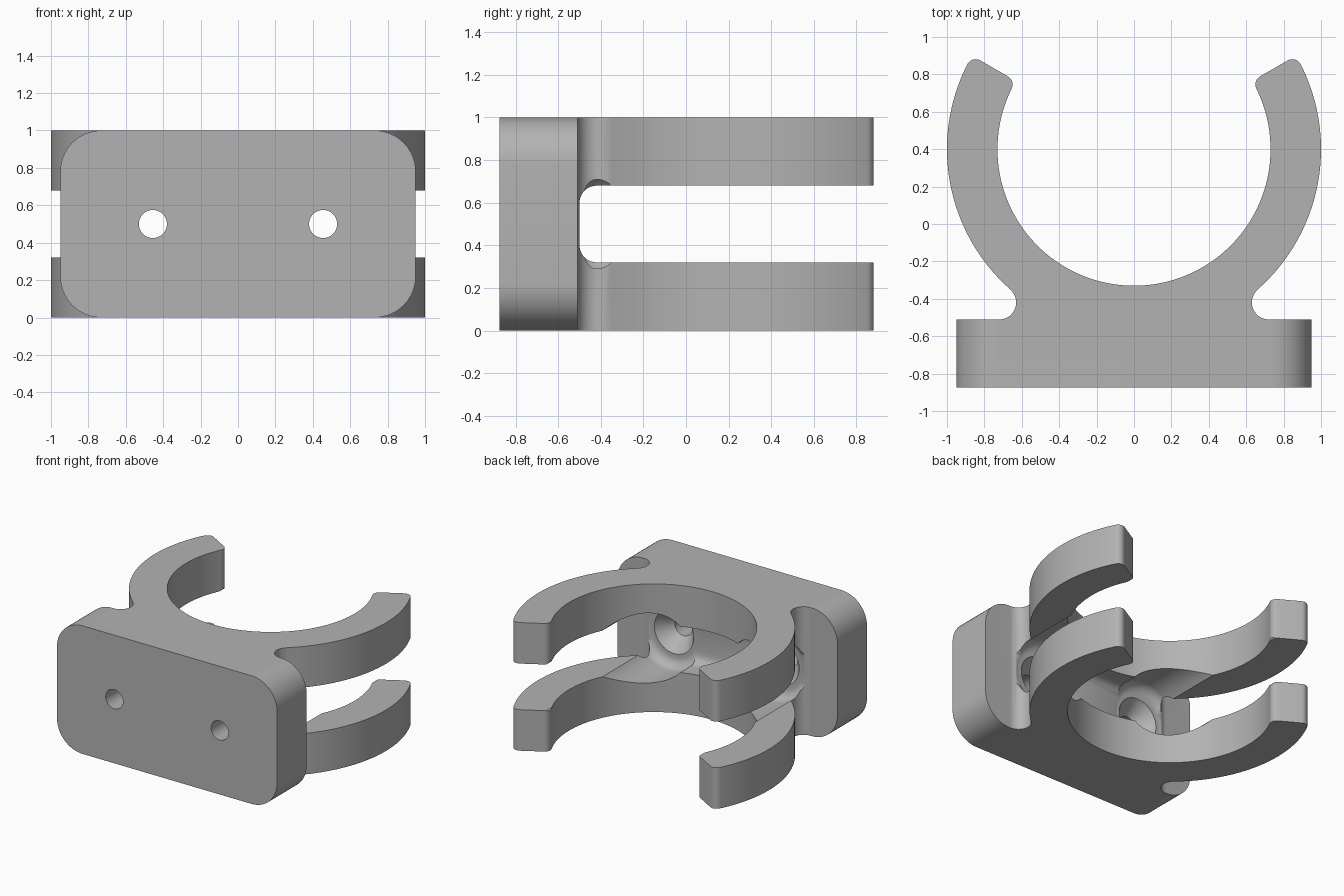
import bpy, bmesh
from math import sin, cos, radians, pi
from mathutils import Vector

cube = bpy.data.objects.get("Cube")
if cube:
    bpy.data.objects.remove(cube, do_unlink=True)

grey = bpy.data.materials.new("mid grey")
grey.use_nodes = True
colour = (0.45, 0.45, 0.45, 1)
grey.diffuse_color = colour
grey.node_tree.nodes["Principled BSDF"].inputs["Base Color"].default_value = colour


def arc(cx, cy, r, start, end, steps):
    angles = [radians(start + (end - start) * i / steps) for i in range(steps + 1)]
    return [(cx + r * cos(a), cy + r * sin(a)) for a in angles]


def finish(name, bm):
    bmesh.ops.remove_doubles(bm, verts=bm.verts, dist=1e-5)
    bmesh.ops.recalc_face_normals(bm, faces=bm.faces)
    mesh = bpy.data.meshes.new(name)
    bm.to_mesh(mesh)
    bm.free()
    mesh.materials.append(grey)
    ob = bpy.data.objects.new(name, mesh)
    bpy.context.collection.objects.link(ob)
    return ob


def prism(name, points, place, direction):
    """Extrude a closed outline; place maps each 2D point into space."""
    bm = bmesh.new()
    face = bm.faces.new([bm.verts.new(place(*p)) for p in points])
    ext = bmesh.ops.extrude_face_region(bm, geom=[face])
    moved = [v for v in ext["geom"] if isinstance(v, bmesh.types.BMVert)]
    bmesh.ops.translate(bm, verts=moved, vec=Vector(direction))
    return finish(name, bm)


def lathe(name, profile, x, z):
    """Turn (radius, y) points about an axis running along y."""
    bm = bmesh.new()
    verts = [bm.verts.new((x + r, y, z)) for r, y in profile]
    edges = [bm.edges.new(pair) for pair in zip(verts, verts[1:])]
    bmesh.ops.spin(bm, geom=verts + edges, cent=(x, 0, z), axis=(0, 1, 0),
                   angle=2 * pi, steps=64, use_merge=True)
    return finish(name, bm)


def combine(target, other, operation):
    mod = target.modifiers.new(operation.lower(), "BOOLEAN")
    mod.object, mod.operation, mod.solver = other, operation, "EXACT"
    bpy.context.view_layer.objects.active = target
    bpy.ops.object.modifier_apply(modifier=mod.name)
    bpy.data.objects.remove(other, do_unlink=True)


# Open ring with rounded tips and a waisted neck
RING_Y, OUTER, INNER, TIP, ROUND = 0.4, 1.0, 0.73, 30, 0.05


def tip_corner(radius, start, end):
    a = radians(TIP) - ROUND / radius
    return arc(radius * cos(a), RING_Y + radius * sin(a), ROUND, start, end, 8)


half = arc(0, RING_Y, INNER, -90, TIP - 4.2, 40)
half += tip_corner(INNER + ROUND, 205, 120)
half += tip_corner(OUTER - ROUND, 120, 28)
half += arc(0, RING_Y, OUTER, TIP - 3.5, -48, 32)
half += [(0.65, -0.362)] + arc(0.72, -0.42, 0.09, 160, 270, 14) + [(0.72, -0.7)]
outline = half + [(-x, y) for x, y in reversed(half[1:])]
clip = prism("pipe_clip", outline, lambda x, y: (x, y, 0), (0, 0, 1))

# Mounting plate with rounded corners
W, R = 0.95, 0.22
plate_outline = []
for cx, cz, a in ((W - R, 1 - R, 0), (R - W, 1 - R, 90), (R - W, R, 180), (W - R, R, 270)):
    plate_outline += arc(cx, cz, R, a, a + 90, 14)
plate = prism("plate", plate_outline, lambda x, z: (x, -0.875, z), (0, 0.365, 0))
combine(clip, plate, "UNION")

# Slot that splits the ring into two arms, rounded at its floor
slot_outline = [(1.2, 0.32), (1.2, 0.68)]
slot_outline += arc(-0.42, 0.6, 0.08, 90, 180, 8) + arc(-0.42, 0.4, 0.08, 180, 270, 8)
slot = prism("slot_cutter", slot_outline, lambda y, z: (-1.2, y, z), (2.4, 0, 0))
combine(clip, slot, "DIFFERENCE")

# Screw access bores, countersinks and through holes
bore = [(0, 1.2), (0.273, 1.2)] + arc(0.193, -0.423, 0.08, 0, -90, 8)
bore += [(0.17, -0.503), (0.075, -0.62), (0.075, -1), (0, -1)]
for side in (-1, 1):
    combine(clip, lathe("bore_cutter", bore, side * 0.455, 0.5), "DIFFERENCE")

bpy.ops.object.select_all(action="DESELECT")
clip.select_set(True)
bpy.context.view_layer.objects.active = clip
bpy.ops.object.shade_smooth_by_angle(angle=radians(30))
